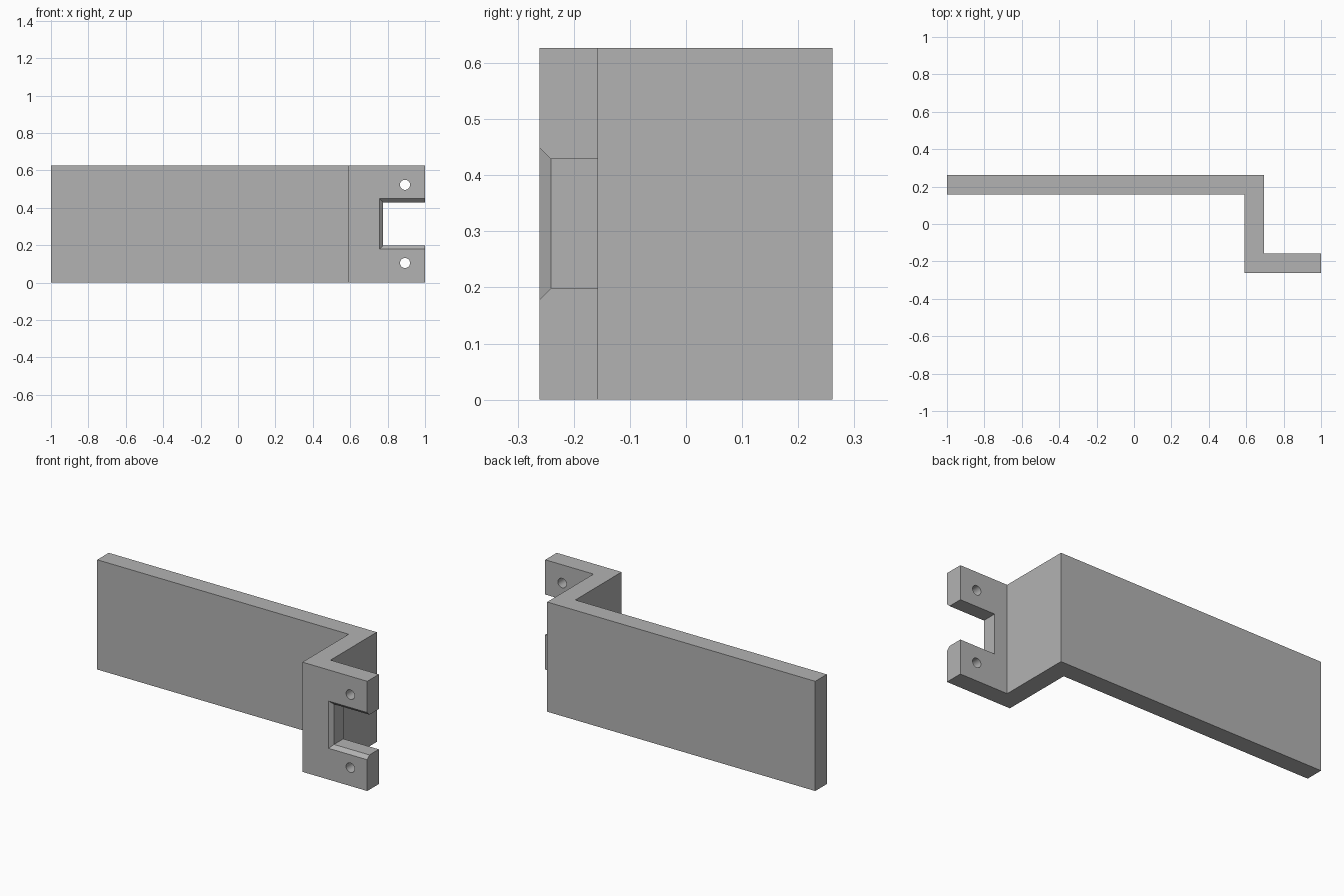
import bpy
import bmesh
import math

old = bpy.data.objects.get("Cube")
if old:
    bpy.data.objects.remove(old, do_unlink=True)

HEIGHT = 0.627
MID = HEIGHT / 2

grey = bpy.data.materials.new("plain_grey")
grey.use_nodes = True
grey.diffuse_color = (0.45, 0.45, 0.45, 1)
grey.node_tree.nodes["Principled BSDF"].inputs["Base Color"].default_value = (0.45, 0.45, 0.45, 1)


def loft(name, rings):
    """Solid skinned through matching rings of points, capped at both ends."""
    bm = bmesh.new()
    loops = [[bm.verts.new(p) for p in ring] for ring in rings]
    for a, b in zip(loops, loops[1:]):
        for i in range(len(a)):
            j = (i + 1) % len(a)
            bm.faces.new((a[i], a[j], b[j], b[i]))
    bm.faces.new(loops[0])
    bm.faces.new(loops[-1])
    bmesh.ops.recalc_face_normals(bm, faces=bm.faces)
    mesh = bpy.data.meshes.new(name)
    bm.to_mesh(mesh)
    bm.free()
    mesh.materials.append(grey)
    obj = bpy.data.objects.new(name, mesh)
    bpy.context.collection.objects.link(obj)
    return obj


# Z-shaped bracket extruded upwards from its plan
plan = [(-1, 0.157), (0.59, 0.157), (0.59, -0.261), (1, -0.261),
        (1, -0.157), (0.695, -0.157), (0.695, 0.261), (-1, 0.261)]
bracket = loft("offset_bracket", [[(x, y, z) for x, y in plan] for z in (0, HEIGHT)])

# Open slot with a chamfered front rim
slot_rings = []
for y, grow in ((-0.282, 0.041), (-0.241, 0), (-0.1, 0)):
    x, half = 0.776 - grow, 0.115 + grow
    slot_rings.append([(x, y, MID - half), (1.1, y, MID - half),
                       (1.1, y, MID + half), (x, y, MID + half)])
cutters = [loft("slot_cutter", slot_rings)]

# Screw holes above and below the slot
for side, label in ((-1, "lower"), (1, "upper")):
    circle = [math.tau * i / 32 for i in range(32)]
    rings = [[(0.893 + 0.027 * math.cos(a), y, MID + side * 0.209 + 0.027 * math.sin(a))
              for a in circle] for y in (-0.3, -0.1)]
    cutters.append(loft(label + "_hole_cutter", rings))

# Cut the openings, then drop the cutters
bpy.context.view_layer.objects.active = bracket
bracket.select_set(True)
for cutter in cutters:
    cutter.hide_render = True
    mod = bracket.modifiers.new(cutter.name, "BOOLEAN")
    mod.operation = "DIFFERENCE"
    mod.solver = "EXACT"
    mod.object = cutter
    bpy.ops.object.modifier_apply(modifier=mod.name)
    bpy.data.objects.remove(cutter, do_unlink=True)

bpy.ops.object.shade_smooth_by_angle(angle=math.radians(30))
